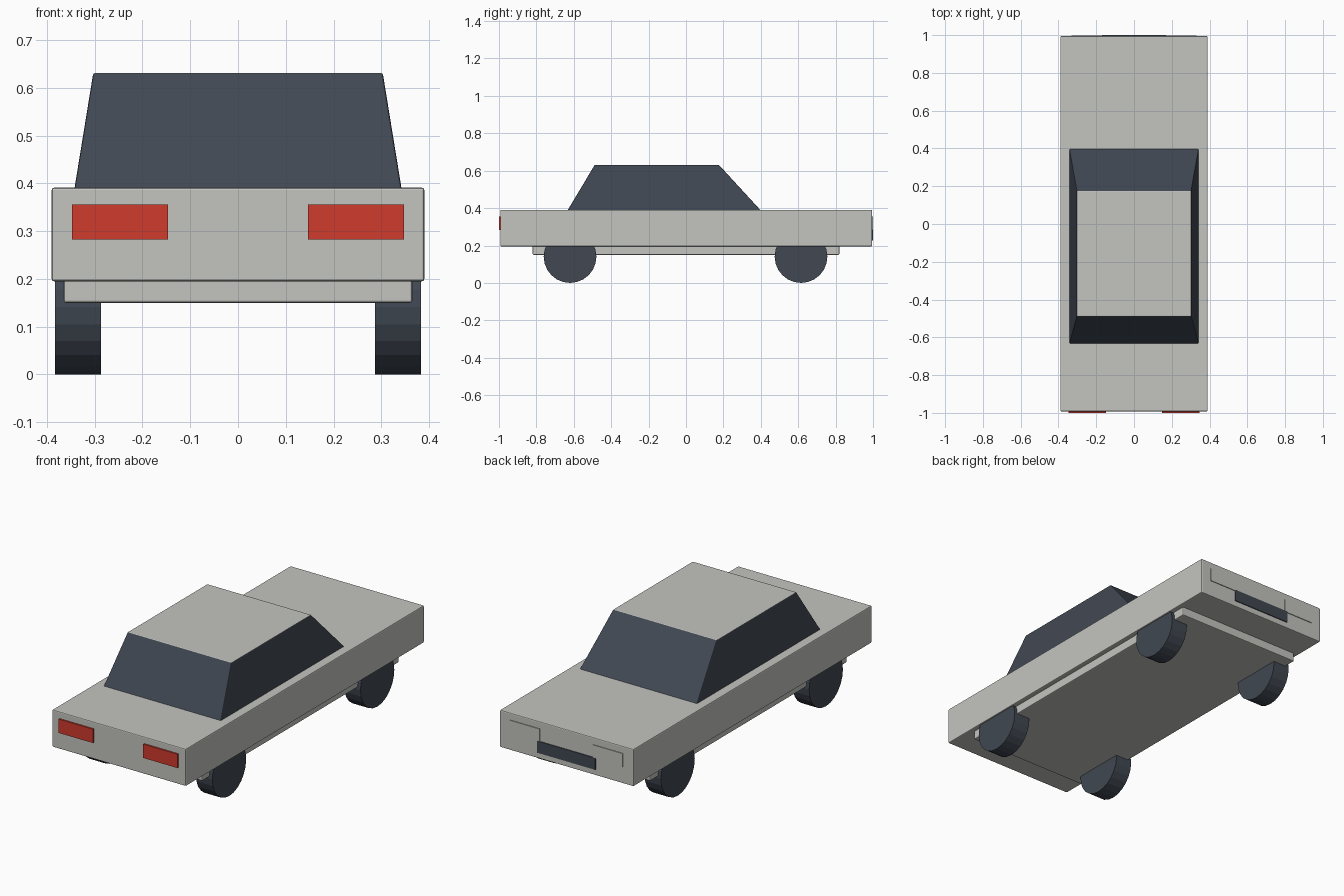
import bpy, bmesh, math

if "Cube" in bpy.data.objects:
    bpy.data.objects.remove(bpy.data.objects["Cube"])


def material(name, rgb):
    m = bpy.data.materials.new(name)
    m.diffuse_color = (*rgb, 1)
    m.use_nodes = True
    m.node_tree.nodes["Principled BSDF"].inputs["Base Color"].default_value = m.diffuse_color
    return m


PAINT = material("pale grey paint", (0.55, 0.55, 0.52))
DARK = material("dark blue grey", (0.052, 0.064, 0.085))
RED = material("red lens", (0.62, 0.043, 0.026))


def finish(name, bm, mats, bevel=0):
    bmesh.ops.recalc_face_normals(bm, faces=bm.faces)
    mesh = bpy.data.meshes.new(name)
    bm.to_mesh(mesh)
    bm.free()
    ob = bpy.data.objects.new(name, mesh)
    bpy.context.collection.objects.link(ob)
    for m in mats:
        mesh.materials.append(m)
    if bevel:
        mod = ob.modifiers.new("soft edge", 'BEVEL')
        mod.width, mod.segments = bevel, 2
    return ob


def box(name, x, y, z, mat, bevel=0, top_x=None, top_y=None):
    """Box between ranges; an optional smaller top makes it taper."""
    bm = bmesh.new()
    rings = []
    for (xa, xb), (ya, yb), h in ((x, y, z[0]), (top_x or x, top_y or y, z[1])):
        rings.append([bm.verts.new((px, py, h)) for px, py in
                      ((xa, ya), (xb, ya), (xb, yb), (xa, yb))])
    low, high = rings
    bm.faces.new(low)
    bm.faces.new(high)
    for i in range(4):
        j = (i + 1) % 4
        bm.faces.new((low[i], low[j], high[j], high[i]))
    return finish(name, bm, [mat], bevel)


# Body slab and underfloor
box("body", (-0.39, 0.39), (-0.992, 0.995), (0.195, 0.391), PAINT, 0.005)
box("underfloor", (-0.365, 0.365), (-0.82, 0.82), (0.15, 0.2), PAINT, 0.005)

# Tapered glass cabin with a painted roof
cabin = box("cabin", (-0.343, 0.343), (-0.635, 0.402), (0.385, 0.631), DARK, 0.004,
            (-0.303, 0.303), (-0.488, 0.176))
cabin.data.materials.append(PAINT)
for face in cabin.data.polygons:
    if face.normal.z > 0.9:
        face.material_index = 1

# Lamps at both ends, and the grille
for side, s in (("left", -1), ("right", 1)):
    box(side + "_tail_lamp", sorted((s * 0.147, s * 0.347)), (-1.0, -0.991),
        (0.283, 0.356), RED)
    box(side + "_headlamp", sorted((s * 0.155, s * 0.33)), (0.994, 0.999),
        (0.283, 0.354), PAINT)
box("grille", (-0.17, 0.17), (0.994, 1.0), (0.226, 0.288), DARK)

# Wheels: flat-sided 24-gon drums
for side, s in (("left", -1), ("right", 1)):
    for end, y in (("front", -0.62), ("back", 0.615)):
        bm = bmesh.new()
        bmesh.ops.create_cone(bm, cap_ends=True, segments=24, radius1=0.141,
                              radius2=0.141, depth=0.096)
        wheel = finish(f"{end}_{side}_wheel", bm, [DARK])
        wheel.rotation_euler = (0, math.pi / 2, 0)
        wheel.location = (s * 0.335, y, 0.141)
